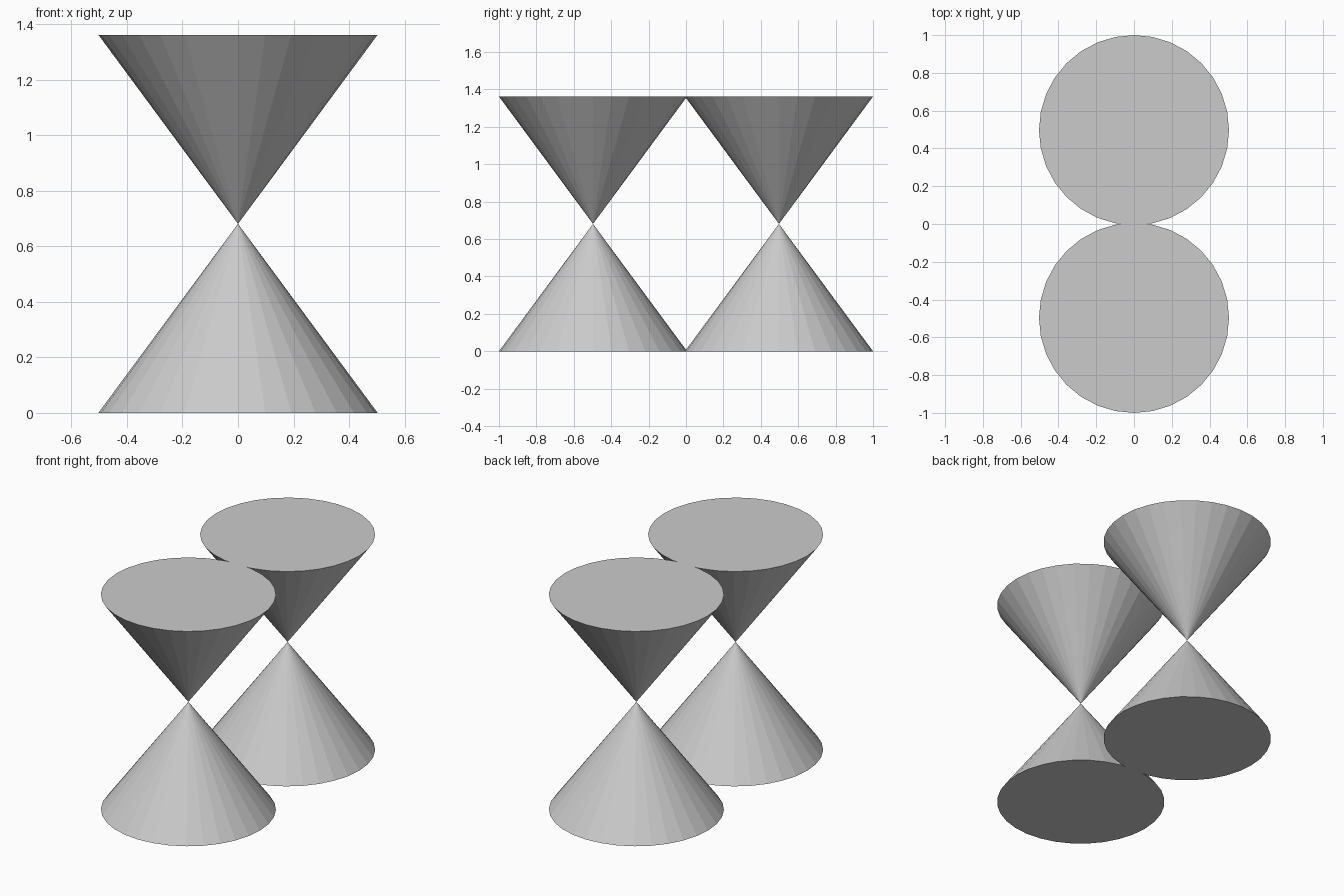
import bpy
from math import pi

if "Cube" in bpy.data.objects:
    bpy.data.objects.remove(bpy.data.objects["Cube"])

R = 0.503        # cone radius
H = 0.681        # height of one cone
Y = 0.497        # distance of each pair from the centre


def cone(name, y, z, flip):
    # 32-sided flat-shaded capped cone, optionally point-down
    bpy.ops.mesh.primitive_cone_add(vertices=32, radius1=R, radius2=0, depth=H,
                                    location=(0, y, z),
                                    rotation=(pi if flip else 0, 0, 0))
    bpy.context.object.name = name


# Two hourglasses side by side, each made of two cones meeting at their tips
for side, y in (("front", -Y), ("back", Y)):
    cone(side + "_lower_cone", y, H / 2, False)
    cone(side + "_upper_cone", y, H * 1.5, True)
